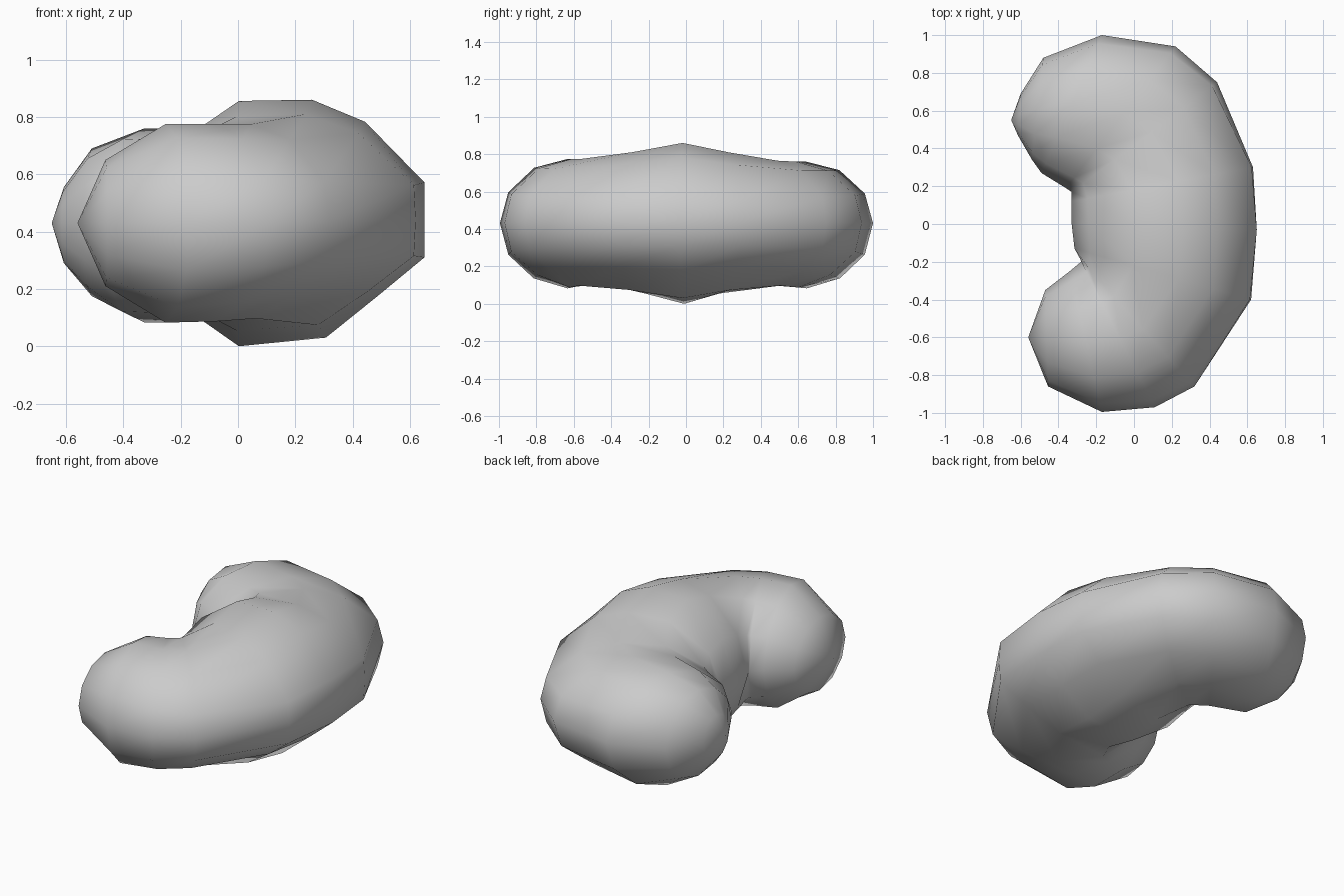
import bpy, bmesh, math

if "Cube" in bpy.data.objects:
    bpy.data.objects.remove(bpy.data.objects["Cube"])

SIDES = 12
MID = 0.43
# Cross-sections along the bend:
# inner x, y, outer x, y, bottom z, top z, share of the middle profile
SECTIONS = [
    (-0.47, -0.35, -0.455, -0.86, 0.21, 0.65, 0),
    (-0.34, -0.25, -0.17, -0.995, 0.08, 0.775, 0.1),
    (-0.28, -0.20, 0.11, -0.97, 0.08, 0.775, 0.3),
    (-0.285, -0.185, 0.32, -0.86, 0.085, 0.775, 0.5),
    (-0.315, -0.13, 0.62, -0.40, 0.05, 0.81, 0.9),
    (-0.33, 0.00, 0.65, -0.03, 0.00, 0.86, 1),
    (-0.33, 0.12, 0.63, 0.30, 0.05, 0.81, 0.9),
    (-0.33, 0.17, 0.44, 0.75, 0.085, 0.765, 0.5),
    (-0.36, 0.19, 0.22, 0.94, 0.08, 0.76, 0.3),
    (-0.49, 0.27, -0.17, 1.00, 0.08, 0.76, 0.1),
    (-0.54, 0.34, -0.48, 0.88, 0.175, 0.69, 0),
    (-0.615, 0.47, -0.60, 0.69, 0.29, 0.555, 0),
]
POLES = [(-0.56, -0.60, MID), (-0.65, 0.55, MID)]
# Profiles: (inner-to-outer fraction, height -1..1), starting at the outer side
MIDDLE = [(1, 0.03), (1, 0.33), (0.79, 0.82), (0.60, 1), (0.34, 0.99), (0.09, 0.6),
          (0, 0), (0.09, -0.6), (0.34, -1), (0.65, -0.93), (0.83, -0.6), (1, -0.28)]
ROUND = [(0.5 + 0.5 * math.cos(k * math.tau / SIDES), math.sin(k * math.tau / SIDES))
         for k in range(SIDES)]

# Curved bean body: loft the rings and close both ends with fans
bm = bmesh.new()
rings = []
for ix, iy, ox, oy, lo, hi, w in SECTIONS:
    ring = []
    for (t0, s0), (t1, s1) in zip(ROUND, MIDDLE):
        t, s = t0 + (t1 - t0) * w, s0 + (s1 - s0) * w
        z = MID + s * ((hi - MID) if s > 0 else (MID - lo))
        ring.append(bm.verts.new((ix + (ox - ix) * t, iy + (oy - iy) * t, z)))
    rings.append(ring)
for r0, r1 in zip(rings, rings[1:]):
    for k in range(SIDES):
        n = (k + 1) % SIDES
        bm.faces.new((r0[k], r0[n], r1[n], r1[k]))
for pole, ring in zip(POLES, (rings[0], rings[-1])):
    tip = bm.verts.new(pole)
    for k in range(SIDES):
        bm.faces.new((tip, ring[k], ring[(k + 1) % SIDES]))
bmesh.ops.recalc_face_normals(bm, faces=bm.faces)
for f in bm.faces:
    f.smooth = True

mesh = bpy.data.meshes.new("bean_body")
bm.to_mesh(mesh)
bm.free()
body = bpy.data.objects.new("bean_body", mesh)
bpy.context.collection.objects.link(body)

grey = bpy.data.materials.new("light grey")
grey.diffuse_color = (0.6, 0.6, 0.6, 1)
grey.use_nodes = True
grey.node_tree.nodes["Principled BSDF"].inputs["Base Color"].default_value = grey.diffuse_color
mesh.materials.append(grey)
